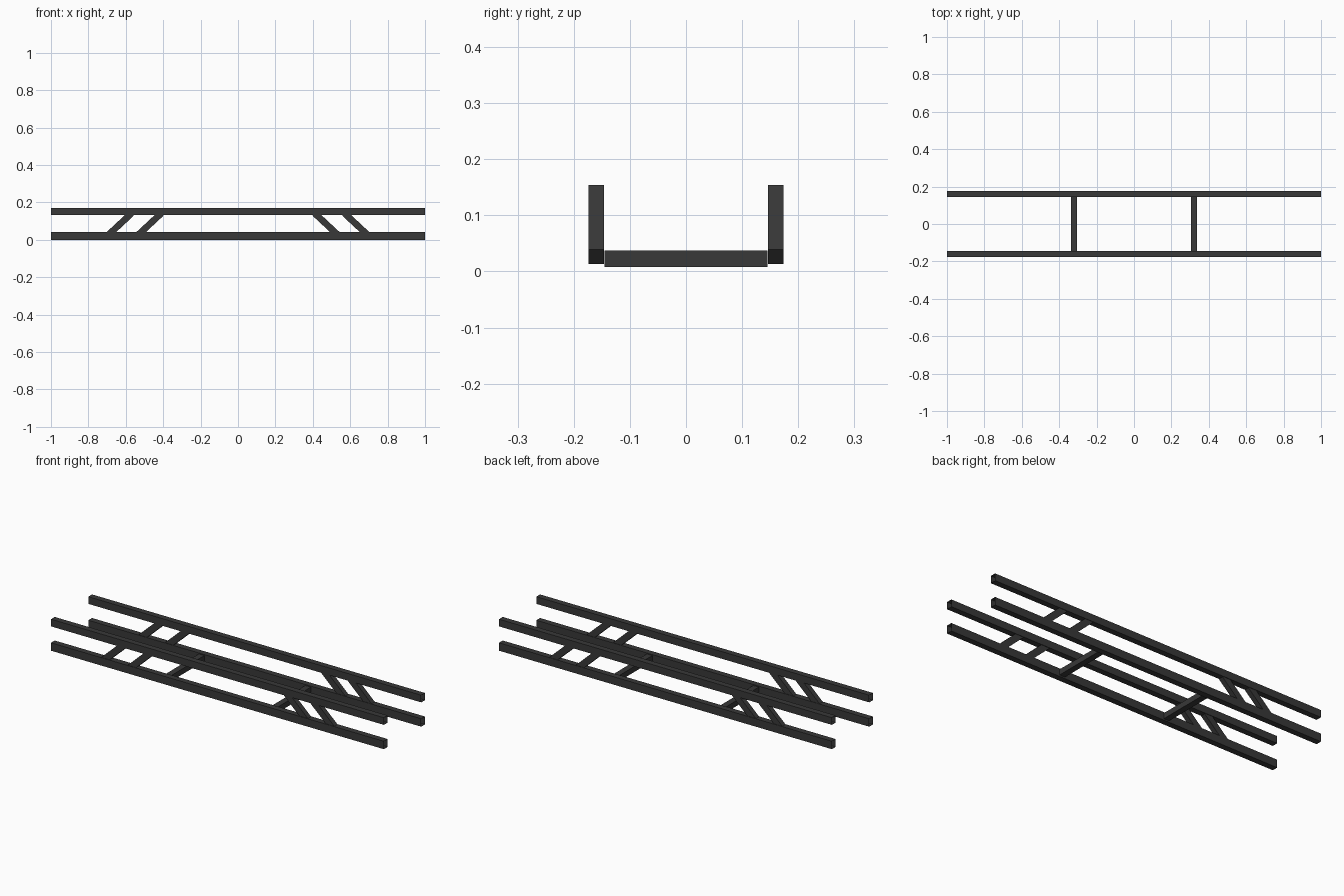
import bpy, bmesh, math
from mathutils import Matrix

if "Cube" in bpy.data.objects:
    bpy.data.objects.remove(bpy.data.objects["Cube"])

mat = bpy.data.materials.new("dark_metal")
mat.diffuse_color = (0.04, 0.04, 0.04, 1)
mat.use_nodes = True
mat.node_tree.nodes["Principled BSDF"].inputs["Base Color"].default_value = mat.diffuse_color


def box(name, loc, size, tilt=0.0, open_ends=False):
    bm = bmesh.new()
    bmesh.ops.create_cube(bm, size=1, matrix=Matrix.Diagonal((*size, 1)))
    if open_ends:
        bm.normal_update()
        ends = [f for f in bm.faces if abs(f.normal.x) > 0.9]
        bmesh.ops.delete(bm, geom=ends, context='FACES_ONLY')
    me = bpy.data.meshes.new(name)
    bm.to_mesh(me)
    bm.free()
    me.materials.append(mat)
    ob = bpy.data.objects.new(name, me)
    ob.location = loc
    ob.rotation_euler.y = tilt
    bpy.context.collection.objects.link(ob)
    return ob


RAIL_Y = 0.16
for sy, side in ((-1, "front"), (1, "back")):
    # long open-ended tube rails
    box(f"{side}_lower_rail", (0, sy * RAIL_Y, 0.0215), (2, 0.032, 0.043), open_ends=True)
    box(f"{side}_upper_rail", (0, sy * RAIL_Y, 0.1515), (2, 0.032, 0.039), open_ends=True)
    # slanted braces, ends buried inside the rails
    for sx, end in ((-1, "left"), (1, "right")):
        for i, x in enumerate((0.472, 0.631)):
            box(f"{side}_{end}_brace_{i + 1}", (sx * x, sy * RAIL_Y, 0.084),
                (0.169, 0.027, 0.035), tilt=sx * math.radians(43))

# cross bars between the lower rails
for sx, end in ((-1, "left"), (1, "right")):
    box(f"{end}_cross_bar", (sx * 0.32, 0, 0.0225), (0.033, 0.29, 0.03))
